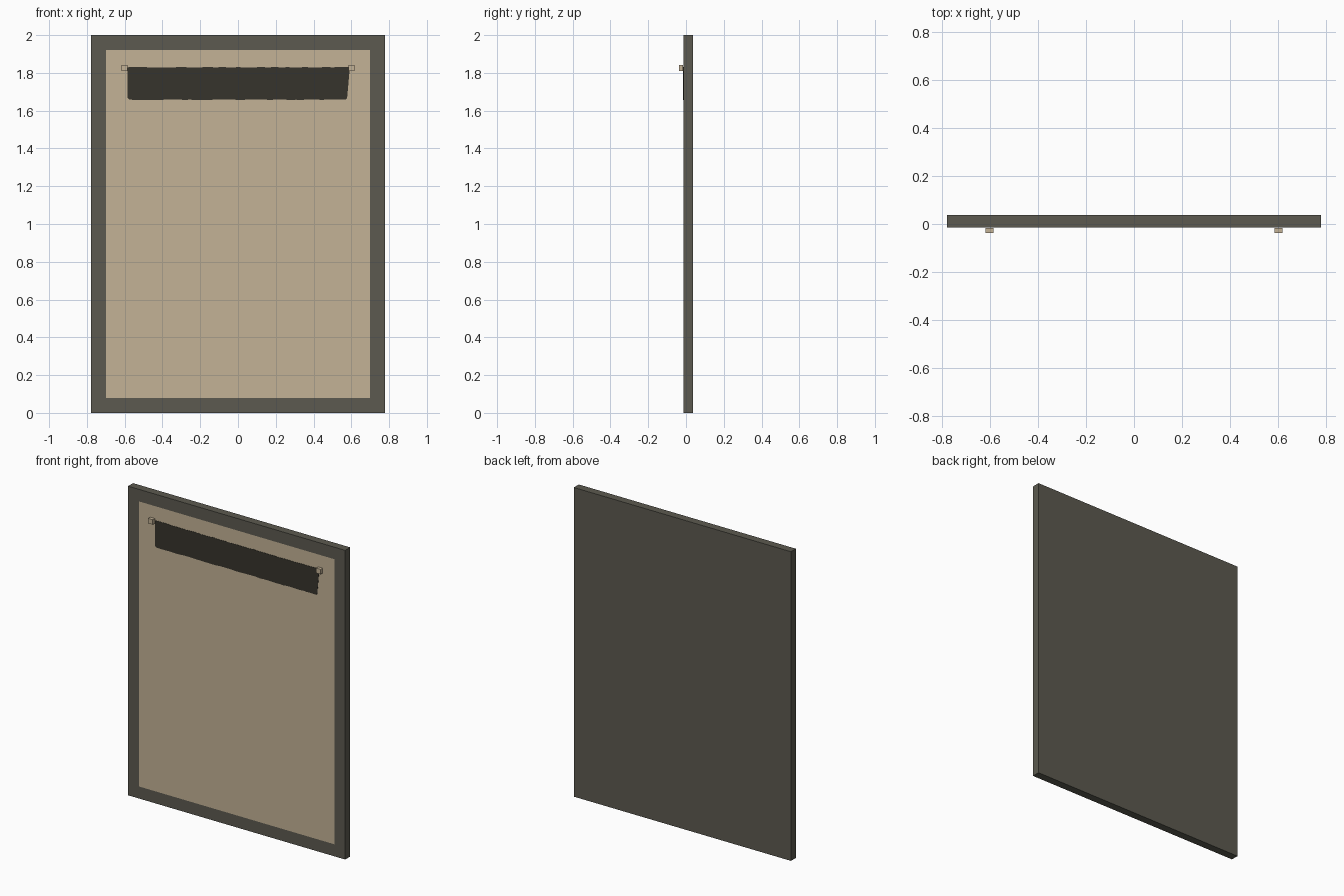
import bpy, bmesh, math, random
from mathutils import Vector

if "Cube" in bpy.data.objects:
    bpy.data.objects.remove(bpy.data.objects["Cube"])
random.seed(4)


def mat(name, rgb):
    m = bpy.data.materials.new(name)
    m.diffuse_color = (*rgb, 1)
    m.use_nodes = True
    m.node_tree.nodes["Principled BSDF"].inputs["Base Color"].default_value = m.diffuse_color
    return m


FRAME = mat("dark_grey_frame", (0.107, 0.102, 0.080))
PANEL = mat("tan_board", (0.546, 0.445, 0.305))
INK = mat("dark_strip", (0.037, 0.034, 0.025))

FRONT, BACK = -0.014, 0.037


def finish(name, bm, mats):
    bmesh.ops.recalc_face_normals(bm, faces=bm.faces)
    me = bpy.data.meshes.new(name)
    bm.to_mesh(me)
    bm.free()
    for m in mats:
        me.materials.append(m)
    ob = bpy.data.objects.new(name, me)
    bpy.context.collection.objects.link(ob)
    return ob


def box(lo, hi):
    bm = bmesh.new()
    bmesh.ops.create_cube(bm, size=1)
    for v in bm.verts:
        v.co = Vector([(a + b) / 2 + c * (b - a) for a, b, c in zip(lo, hi, v.co)])
    return bm


# Board: one slab, tan centre inset flush into the dark border
bm = box((-0.777, FRONT, 0), (0.777, BACK, 2))
bm.normal_update()
front = min(bm.faces, key=lambda f: f.calc_center_median().y)
bmesh.ops.inset_individual(bm, faces=[front], thickness=0.11)
front.material_index = 1
finish("notice_board", bm, [FRAME, PANEL])

# Dark painted strip: thin plate with rounded corners and a rough edge
corners = [(-0.585, 1.658), (0.577, 1.658), (0.592, 1.83), (-0.585, 1.83)]
radii = [0.018, 0.015, 0.008, 0.006]
pts = []
for i, (c, r) in enumerate(zip(corners, radii)):
    c = Vector(c)
    nxt = Vector(corners[(i + 1) % 4])
    prv = Vector(corners[i - 1])
    a = c + (prv - c).normalized() * r
    b = c + (nxt - c).normalized() * r
    for k in range(5):
        t = k / 4
        pts.append(a * (1 - t) ** 2 + c * 2 * t * (1 - t) + b * t * t)
    # slightly uneven long edges
    steps = 40 if i % 2 == 0 else 6
    end = nxt + (c - nxt).normalized() * radii[(i + 1) % 4]
    for k in range(1, steps):
        p = b.lerp(end, k / steps)
        pts.append(p + Vector((0, random.uniform(-0.002, 0.002) if i % 2 == 0 else 0)))
bm = bmesh.new()
face = bm.faces.new([bm.verts.new((p.x, FRONT - 0.0015, p.y)) for p in pts])
ext = bmesh.ops.extrude_face_region(bm, geom=[face], use_keep_orig=True)
for v in ext["geom"]:
    if isinstance(v, bmesh.types.BMVert):
        v.co.y = FRONT
finish("dark_strip", bm, [INK])

# Two small pegs on the face
for side, s in (("left", -1), ("right", 1)):
    x = 0.601 * s
    finish(side + "_peg", box((x - 0.0165, -0.037, 1.811), (x + 0.0165, -0.016, 1.843)), [PANEL])
